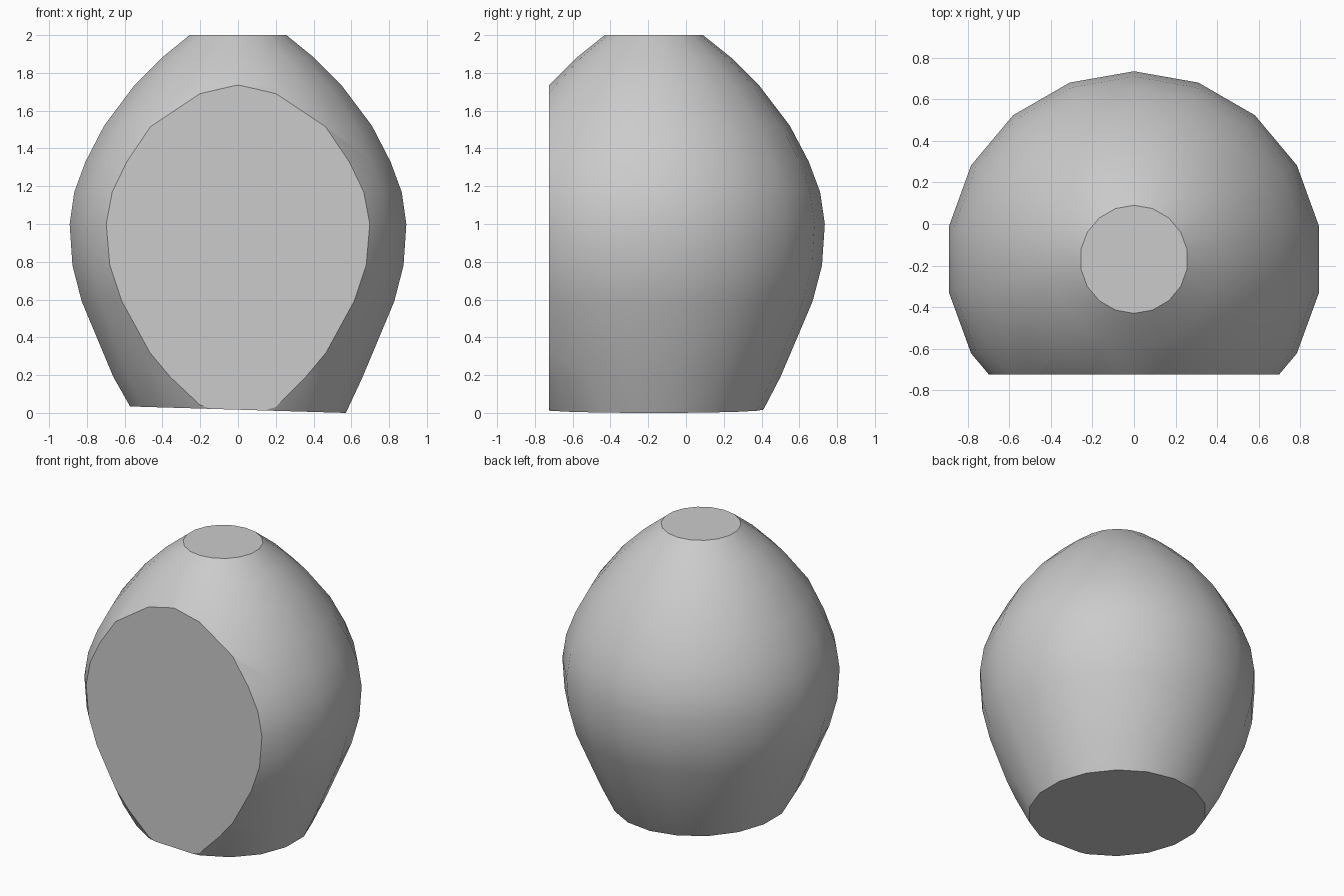
import bpy, bmesh, math
from mathutils import Vector

cube = bpy.data.objects.get("Cube")
if cube:
    bpy.data.objects.remove(cube, do_unlink=True)

SIDES = 18
AXIS_Y = -0.17      # centre line of the egg
FRONT_Y = -0.725    # plane of the flat front

# Radius and height, bottom to top
PROFILE = [(0.58, 0.03), (0.67, 0.19), (0.84, 0.59), (0.89, 0.78), (0.905, 1.0),
           (0.88, 1.17), (0.82, 1.33), (0.72, 1.52), (0.56, 1.73), (0.41, 1.88), (0.26, 2.0)]

# Single plain grey
grey = bpy.data.materials.new("plain grey")
grey.use_nodes = True
colour = (0.6, 0.6, 0.6, 1)
grey.diffuse_color = colour
grey.node_tree.nodes["Principled BSDF"].inputs["Base Color"].default_value = colour

# Egg body turned around the upright axis
bm = bmesh.new()
rings = []
for r, z in PROFILE:
    ring = []
    for i in range(SIDES):
        a = 2 * math.pi * (i + 0.5) / SIDES
        ring.append(bm.verts.new((r * math.cos(a), AXIS_Y + r * math.sin(a), z)))
    rings.append(ring)
for low, high in zip(rings, rings[1:]):
    for i in range(SIDES):
        j = (i + 1) % SIDES
        bm.faces.new((low[i], low[j], high[j], high[i]))

# Slightly tilted base, flat top
for v in rings[0]:
    v.co.z = 0.017 - 0.03 * v.co.x
base = bm.faces.new(rings[0][::-1])
top = bm.faces.new(rings[-1])

# Slice the front away and close it with a flat face
cut = bmesh.ops.bisect_plane(bm, geom=bm.verts[:] + bm.edges[:] + bm.faces[:],
                             plane_co=Vector((0, FRONT_Y, 0)), plane_no=Vector((0, -1, 0)),
                             clear_outer=True)
rim = [e for e in cut["geom_cut"] if isinstance(e, bmesh.types.BMEdge)]
bmesh.ops.holes_fill(bm, edges=rim, sides=0)
bmesh.ops.recalc_face_normals(bm, faces=bm.faces[:])

# Smooth sides, crisp flat caps
for f in bm.faces:
    f.normal_update()
    f.smooth = len(f.verts) <= 6
for f in bm.faces:
    if not f.smooth:
        for e in f.edges:
            e.smooth = False

mesh = bpy.data.meshes.new("egg_body")
bm.to_mesh(mesh)
bm.free()
mesh.materials.append(grey)
body = bpy.data.objects.new("egg_body", mesh)
bpy.context.scene.collection.objects.link(body)
